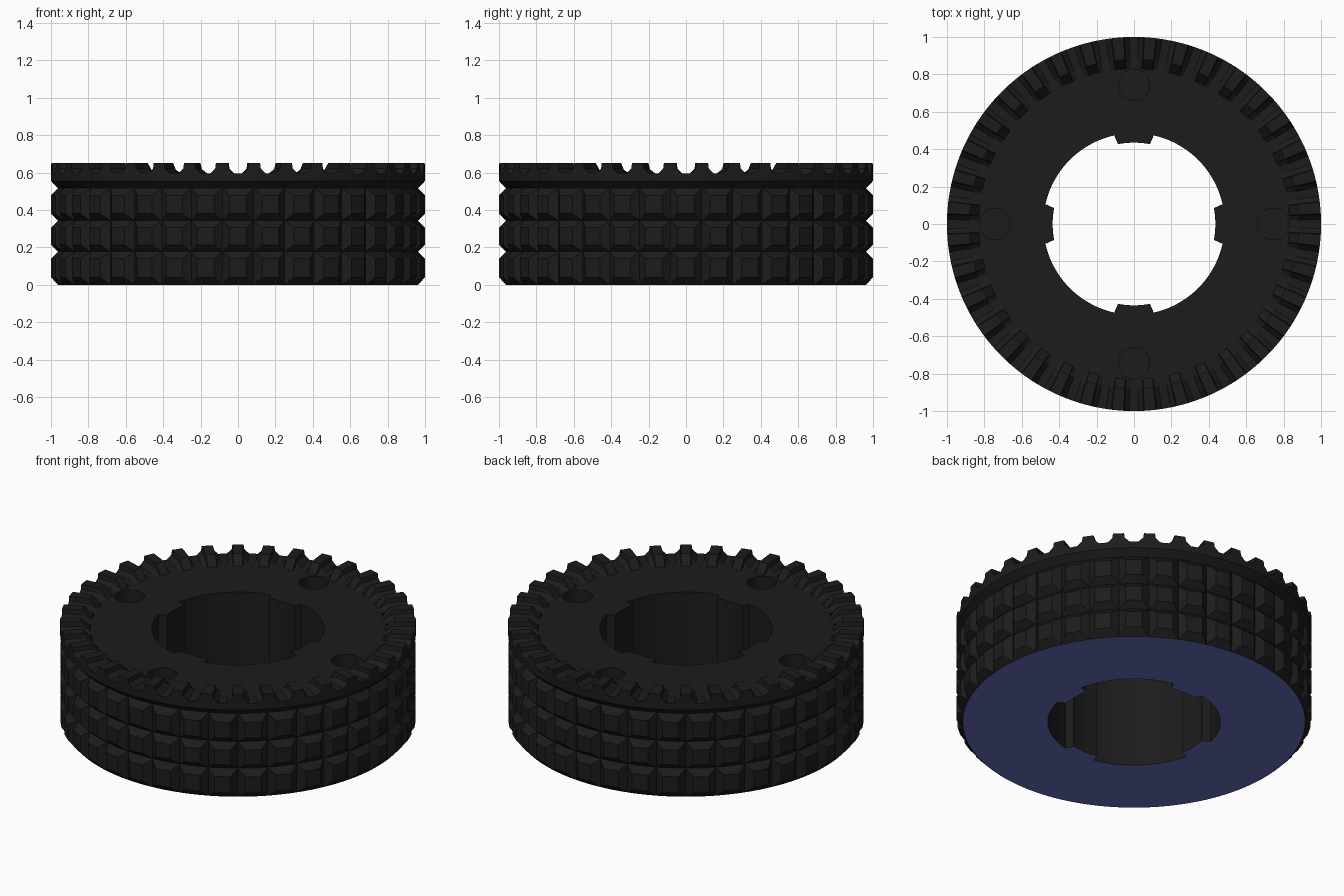
import bpy, bmesh, math

if "Cube" in bpy.data.objects:
    bpy.data.objects.remove(bpy.data.objects["Cube"])

PITCHES = 36                                # knurl blocks and crown teeth
OUTER, GROOVE = 1.0, 0.963
DECK, TOP, BAND = 0.595, 0.65, 0.555


def material(name, rgb):
    m = bpy.data.materials.new(name)
    m.diffuse_color = (*rgb, 1)
    m.use_nodes = True
    m.node_tree.nodes["Principled BSDF"].inputs["Base Color"].default_value = m.diffuse_color
    return m


black = material("black_rubber", (0.0116, 0.0116, 0.0116))
blue = material("blue_base", (0.141, 0.162, 0.50))


def bore_radius(angle):
    # four keys stand inward on the axes
    off = abs((angle + 45) % 90 - 45)
    return 0.435 if off < 11.5 else 0.485


def body_section(local, angle):
    """Closed (radius, height) section of the ring at one column."""
    block = OUTER if abs(local) < 3 else GROOVE
    bore = bore_radius(angle)
    pts = [(bore, 0), (GROOVE, 0)]
    # three rows of blocks, each followed by a V groove
    for low, high, valley in ((0.04, 0.14, 0.177), (0.214, 0.306, 0.343), (0.38, 0.478, 0.517)):
        pts += [(block, low), (block, high), (GROOVE, valley)]
    # seat under the crown, then deck and back to the bore
    return pts + [(OUTER, BAND), (0.83, BAND), (0.83, DECK), (bore, DECK)]


def crown_section(local, angle):
    """Outer band, tooth top and sloped inner end at one column."""
    off = abs(local)
    z = DECK if off < 2 else 0.622 if off < 3.1 else TOP
    return [(0.83, BAND), (OUTER, BAND), (OUTER, z), (0.88, z), (0.83, DECK)]


def lathe(name, columns, section):
    """Sweep a section that changes with the angle around the z axis."""
    bm = bmesh.new()
    rings = []
    for k in range(PITCHES):
        for local in columns:
            deg = k * 360 / PITCHES + local
            a = math.radians(deg)
            rings.append([bm.verts.new((r * math.cos(a), r * math.sin(a), z))
                          for r, z in section(local, deg)])
    for i, ring in enumerate(rings):
        nxt = rings[(i + 1) % len(rings)]
        n = len(ring)
        for j in range(n):
            a, b, c, d = ring[j], nxt[j], nxt[(j + 1) % n], ring[(j + 1) % n]
            ra, rb, rc, rd = (v.co.xy.length for v in (a, b, c, d))
            diff = (ra + rc) - (rb + rd)
            if 0 < j < 11 and abs(diff) > 0.001:      # mitred block corners
                faces = ((a, b, c), (a, c, d)) if diff > 0 else ((a, b, d), (b, c, d))
            else:
                faces = ((a, b, c, d),)
            for f in faces:
                bm.faces.new(f)
    bmesh.ops.recalc_face_normals(bm, faces=bm.faces)
    # underside at ground level is blue
    for f in bm.faces:
        f.material_index = int(max(v.co.z for v in f.verts) < 0.001)
    mesh = bpy.data.meshes.new(name)
    bm.to_mesh(mesh)
    bm.free()
    mesh.materials.append(black)
    mesh.materials.append(blue)
    ob = bpy.data.objects.new(name, mesh)
    bpy.context.collection.objects.link(ob)
    return ob


def activate(ob):
    bpy.ops.object.select_all(action='DESELECT')
    ob.select_set(True)
    bpy.context.view_layer.objects.active = ob


body = lathe("knurled_ring", (-5.0, -2.6, -1.3, 1.3, 2.6), body_section)
crown = lathe("toothed_crown", (-5.0, -3.2, -3.0, -1.4, 1.4, 3.0, 3.2), crown_section)

# Four round sockets sunk into the deck
for k in range(4):
    a = k * math.pi / 2
    bpy.ops.mesh.primitive_cylinder_add(
        vertices=32, radius=0.084, depth=0.2,
        location=(0.744 * math.cos(a), 0.744 * math.sin(a), DECK))
    cutter = bpy.context.object
    cutter.name = "socket_cutter"
    cutter.hide_render = True
    cutter.data.materials.append(black)
    mod = body.modifiers.new("socket", 'BOOLEAN')
    mod.operation = 'DIFFERENCE'
    mod.solver = 'EXACT'
    mod.object = cutter
    activate(body)
    bpy.ops.object.modifier_apply(modifier=mod.name)
    bpy.data.objects.remove(cutter, do_unlink=True)

for ob in (body, crown):
    activate(ob)
    bpy.ops.object.shade_smooth_by_angle(angle=math.radians(14))
